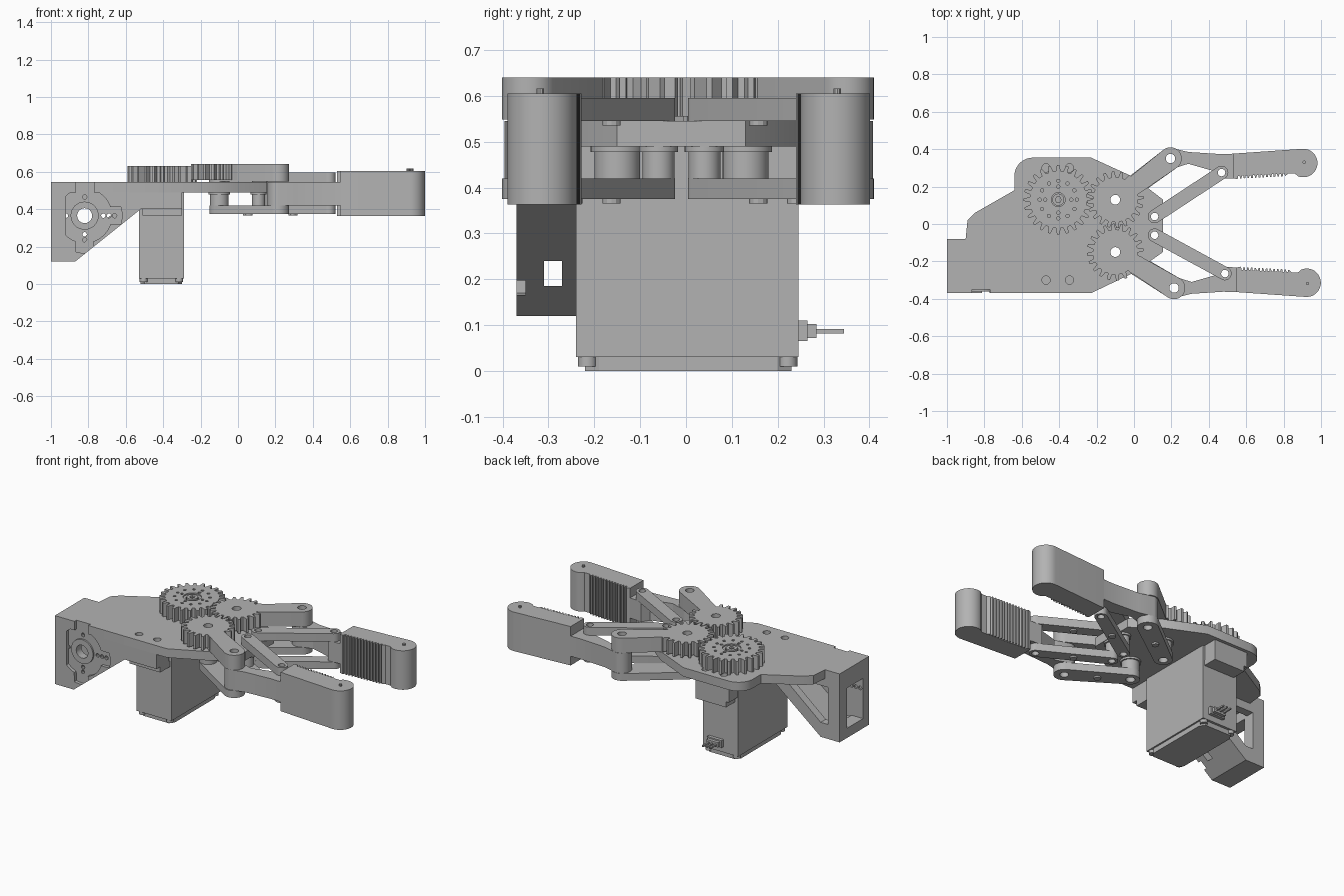
import bpy, bmesh
from math import sin, cos, pi, atan2
from mathutils import Matrix

if "Cube" in bpy.data.objects:
    bpy.data.objects.remove(bpy.data.objects["Cube"])

grey = bpy.data.materials.new("plain grey")
grey.use_nodes = True
grey.diffuse_color = (0.45, 0.45, 0.45, 1)
grey.node_tree.nodes["Principled BSDF"].inputs["Base Color"].default_value = grey.diffuse_color

# Maps outline coordinates and depth to world axes
AXES = {
    "Z": Matrix.Identity(4),
    "Y": Matrix(((1, 0, 0, 0), (0, 0, 1, 0), (0, 1, 0, 0), (0, 0, 0, 1))),
    "X": Matrix(((0, 0, 1, 0), (1, 0, 0, 0), (0, 1, 0, 0), (0, 0, 0, 1))),
}


def finish(name, mesh):
    ob = bpy.data.objects.new(name, mesh)
    bpy.context.collection.objects.link(ob)
    mesh.materials.clear()
    mesh.materials.append(grey)
    return ob


def slab(name, loops, lo, hi, axis="Z"):
    """Extrude an outline, with any further loops as holes, along an axis."""
    curve = bpy.data.curves.new(name, "CURVE")
    curve.dimensions = "2D"
    curve.fill_mode = "BOTH"
    curve.extrude = (hi - lo) / 2
    for loop in loops:
        spline = curve.splines.new("POLY")
        spline.points.add(len(loop) - 1)
        for point, (a, b) in zip(spline.points, loop):
            point.co = (a, b, 0, 1)
        spline.use_cyclic_u = True
    temp = bpy.data.objects.new("temp", curve)
    bpy.context.collection.objects.link(temp)
    graph = bpy.context.evaluated_depsgraph_get()
    mesh = bpy.data.meshes.new_from_object(temp.evaluated_get(graph))
    bpy.data.objects.remove(temp)
    mesh.name = name
    mesh.transform(AXES[axis] @ Matrix.Translation((0, 0, (lo + hi) / 2)))
    bm = bmesh.new()
    bm.from_mesh(mesh)
    bmesh.ops.remove_doubles(bm, verts=bm.verts, dist=0.00002)
    bmesh.ops.recalc_face_normals(bm, faces=bm.faces)
    bm.to_mesh(mesh)
    bm.free()
    return finish(name, mesh)


def arc(c, r, start=0.0, end=2 * pi, n=32):
    full = abs(end - start) > 6.28
    steps = n if full else n - 1
    return [(c[0] + r * cos(start + (end - start) * i / steps),
             c[1] + r * sin(start + (end - start) * i / steps)) for i in range(n)]


def rect(a0, a1, b0, b1):
    return [(a0, b0), (a1, b0), (a1, b1), (a0, b1)]


def capsule(a, b, ra, rb):
    t = atan2(b[1] - a[1], b[0] - a[0])
    return arc(a, ra, t + pi / 2, t + 1.5 * pi, 16) + arc(b, rb, t - pi / 2, t + pi / 2, 16)


def gear(c, teeth, root, tip, phase=0.0):
    points = []
    for i in range(teeth):
        for offset, r in ((-0.32, root), (-0.14, tip), (0.14, tip), (0.32, root)):
            t = 2 * pi * (i + offset + phase) / teeth
            points.append((c[0] + r * cos(t), c[1] + r * sin(t)))
    return points


def carve(ob, cutter):
    mod = ob.modifiers.new("cut", "BOOLEAN")
    mod.operation = "DIFFERENCE"
    mod.solver = "EXACT"
    mod.object = cutter
    graph = bpy.context.evaluated_depsgraph_get()
    mesh = bpy.data.meshes.new_from_object(ob.evaluated_get(graph))
    ob.modifiers.clear()
    ob.data = mesh
    bpy.data.objects.remove(cutter)


# Base plate with screw holes
plate = ([(-1, -0.37), (-0.865, -0.37), (-0.865, -0.35), (-0.77, -0.35), (-0.77, -0.37),
          (-0.23, -0.37), (0, -0.26), (0.155, -0.15), (0.155, 0.13), (0, 0.25), (-0.23, 0.355)]
         + arc((-0.54, 0.255), 0.1, pi / 2, pi, 10)
         + [(-0.64, 0.18), (-0.85, 0.06), (-0.89, 0.02), (-0.9, -0.08), (-1, -0.08)])
gear_holes = [arc((-0.1, y), 0.026) for y in (0.13, -0.15)]
anchor_holes = [arc((0.11, y), 0.02) for y in (0.04, -0.06)]
screw_holes = [arc((x, y), 0.022) for x in (-0.47, -0.345) for y in (-0.3, 0.3)]
slab("base_plate", [plate] + gear_holes + anchor_holes + screw_holes, 0.49, 0.545)

# Mounting bracket: front wall, recessed for a four-armed horn
hub = (-0.82, 0.365)
side = [(-1, 0.12), (-0.87, 0.12), (-0.52, 0.4), (-0.3, 0.4), (-0.3, 0.49), (-1, 0.49)]
pin_holes = [arc((hub[0] + r * cos(k * pi / 2), hub[1] + r * sin(k * pi / 2)), 0.012, n=10)
             for k in range(4) for r in (0.1, 0.13, 0.16) if r < 0.12 or k != 1]
wall = slab("bracket_front_wall", [side, arc(hub, 0.04)] + pin_holes, -0.37, -0.31, "Y")
horn = []
for k in range(4):
    t = k * pi / 2
    horn += arc(hub, 0.2, t - 0.23, t + 0.23, 4) + arc(hub, 0.145, t + 0.33, t + pi / 2 - 0.33, 8)
carve(wall, slab("horn_cutter", [horn], -0.4, -0.35, "Y"))
slab("hub_ring", [arc(hub, 0.075), arc(hub, 0.04)], -0.36, -0.345, "Y")

# Bracket end frame, back wall and sloping floor
slab("bracket_end_frame", [rect(-0.37, -0.08, 0.12, 0.49), rect(-0.32, -0.15, 0.18, 0.43)],
     -1, -0.92, "X")
window = [(-0.93, 0.21), (-0.87, 0.21), (-0.64, 0.4), (-0.64, 0.44), (-0.93, 0.44)]
slab("bracket_back_wall", [side[:3] + [(-0.52, 0.49), (-1, 0.49)], window], -0.13, -0.08, "Y")
floor = slab("bracket_floor", [side[:3] + [(-0.52, 0.46), (-0.89, 0.17), (-1, 0.17)]],
             -0.35, -0.085, "Y")
carve(floor, slab("slot_cutter", [rect(-0.31, -0.27, 0.185, 0.24)], -0.97, -0.5, "X"))

# Servo mounting blocks under the plate
for name, y0, y1 in (("front_mount", -0.369, -0.25), ("back_mount", 0.25, 0.335)):
    slab(name, [rect(-0.53, -0.3, y0, y1)], 0.4, 0.49)

# Servo motor
sx0, sx1 = -0.53, -0.29
slab("servo_body", [rect(sx0, sx1, -0.24, 0.245)], 0.03, 0.49)
slab("servo_flange", [rect(sx0 + 0.02, sx1 - 0.01, -0.335, 0.335)], 0.365, 0.4)
slab("servo_base", [[(-0.5, -0.22), (-0.32, -0.22), (-0.3, -0.19), (-0.3, 0.2), (-0.32, 0.23),
                     (-0.5, 0.23), (-0.52, 0.2), (-0.52, -0.19)]], 0, 0.03)
for x in (sx0 + 0.025, sx1 - 0.025):
    for y in (-0.215, 0.222):
        slab("servo_screw", [arc((x, y), 0.021, n=16)], 0.01, 0.03)
slab("connector_block", [rect(-0.43, -0.33, 0.065, 0.11)], 0.245, 0.265, "Y")
slab("connector_neck", [rect(-0.42, -0.34, 0.072, 0.102)], 0.265, 0.285, "Y")
for x in (-0.405, -0.38, -0.355):
    slab("connector_pin", [rect(x - 0.005, x + 0.005, 0.082, 0.091)], 0.285, 0.345, "Y")

# Drive gear
drive = (-0.405, 0.13)
dots = [c for r, n in ((0.1, 12), (0.07, 4)) for c in
        (arc(p, 0.009, n=10) for p in arc(drive, r, n=n))]
slab("drive_gear", [gear(drive, 24, 0.153, 0.186), arc(drive, 0.052)] + dots, 0.545, 0.63)
slab("drive_hub", [arc(drive, 0.052), arc(drive, 0.037)], 0.545, 0.622)
slab("drive_screw", [arc(drive, 0.032), arc(drive, 0.016, n=6)], 0.545, 0.63)


def gripper_half(side, axle, pivot, anchor, joint, place, phase):
    """Build one geared arm, its parallel links and its finger."""
    def part(name, loops, z0, z1):
        return slab(side + "_" + name, loops, z0, z1)

    def stud(name, a, b, z):
        mid = ((a[0] + b[0]) / 2, (a[1] + b[1]) / 2)
        part(name, [arc(mid, 0.02, n=12)], z - 0.01, z)

    axle_hole, pivot_hole = arc(axle, 0.026), arc(pivot, 0.025)
    pins = [arc(anchor, 0.02), arc(joint, 0.02)]
    part("arm_gear", [gear(axle, 20, 0.12, 0.152, phase), axle_hole], 0.555, 0.64)
    part("gear_washer", [arc(axle, 0.055), axle_hole], 0.545, 0.555)
    part("upper_arm", [capsule(axle, pivot, 0.045, 0.06), axle_hole, pivot_hole], 0.548, 0.64)
    part("lower_arm", [capsule(axle, pivot, 0.052, 0.06), axle_hole, pivot_hole], 0.375, 0.42)
    stud("arm_stud", axle, pivot, 0.375)
    for level, z0, z1 in (("upper", 0.545, 0.595), ("lower", 0.375, 0.42)):
        part(level + "_link", [capsule(anchor, joint, 0.036, 0.036)] + pins, z0, z1)
        stud(level + "_link_stud", anchor, joint, z0)
    # Columns with flared tops
    for name, c, r, hole in (("axle", axle, 0.05, axle_hole), ("anchor", anchor, 0.035, pins[0])):
        part(name + "_column", [arc(c, r), hole], 0.42, 0.49)
        part(name + "_flare", [arc(c, r + 0.008), hole], 0.478, 0.49)
    # Finger base, then the ridged jaw
    base = arc((0.197, 0.35), 0.058, pi / 2, 1.5 * pi, 16) + [
        (0.29, 0.322), (0.42, 0.285), (0.45, 0.24), (0.54, 0.245), (0.54, 0.376),
        (0.46, 0.374), (0.29, 0.385)]
    part("finger_base", [[place(p) for p in base], pivot_hole, pins[1]], 0.42, 0.545)
    jaw = [(0.53, 0.376), (0.53, 0.245), (0.55, 0.24)]
    for i in range(13):
        x = 0.555 + i * 0.02
        y = 0.243 + i * 0.001
        jaw += [(x, y), (x + 0.002, y + 0.014), (x + 0.01, y + 0.014), (x + 0.012, y)]
    jaw += [(0.825, 0.27), (0.86, 0.27)]
    jaw += arc((0.905, 0.326), 0.076, -0.62 * pi, 0.53 * pi, 24)
    part("finger_jaw", [[place(p) for p in jaw]], 0.363, 0.605)
    part("finger_nub", [arc(place((0.91, 0.33)), 0.009, n=10)], 0.605, 0.616)


gripper_half("left", (-0.1, 0.13), (0.195, 0.35), (0.11, 0.04), (0.468, 0.275),
             lambda p: p, 0.25)
gripper_half("right", (-0.1, -0.15), (0.214, -0.342), (0.11, -0.06), (0.486, -0.265),
             lambda p: (p[0] + 0.018, 0.012 - p[1]), 0.25)

# Smooth the round walls and keep the edges crisp
bpy.ops.object.select_all(action="DESELECT")
for ob in bpy.context.collection.objects:
    if ob.type == "MESH" and grey.name in ob.data.materials:
        ob.select_set(True)
        bpy.context.view_layer.objects.active = ob
bpy.ops.object.shade_smooth_by_angle(angle=pi / 7)
